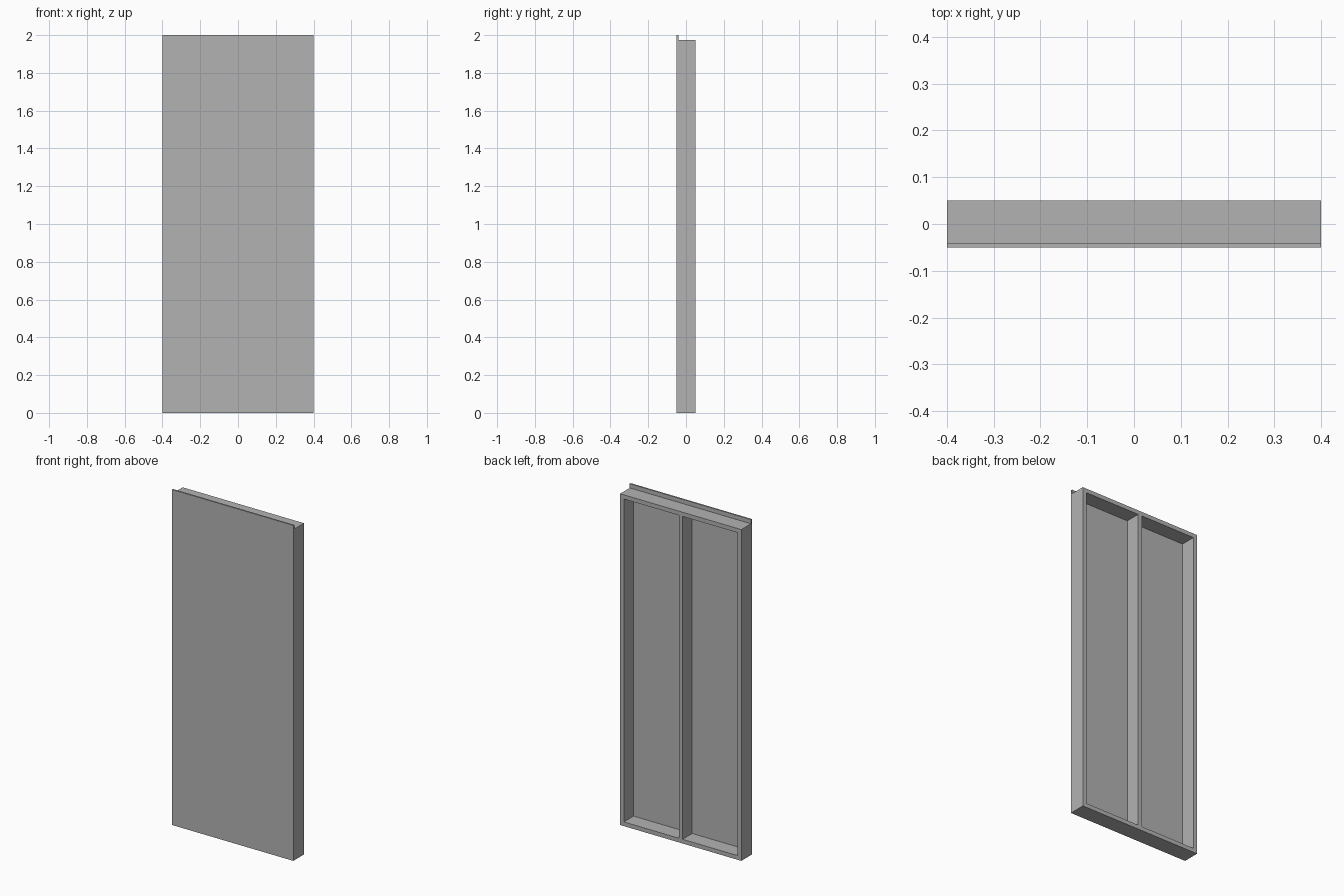
import bpy

cube = bpy.data.objects.get("Cube")
if cube:
    bpy.data.objects.remove(cube, do_unlink=True)

# Overall sizes
WIDTH, HEIGHT, DEPTH = 0.8, 2.0, 0.1
SHEET = 0.009              # thickness of the facing sheet
STUD = 0.025               # thickness of the framing timber
FRAME_TOP = HEIGHT - STUD  # the sheet stands one timber above the frame
FRONT, BACK = -DEPTH / 2, DEPTH / 2
INNER = FRONT + SHEET

grey = bpy.data.materials.new("plain grey")
grey.use_nodes = True
colour = (0.45, 0.45, 0.45, 1)
grey.diffuse_color = colour
grey.node_tree.nodes["Principled BSDF"].inputs["Base Color"].default_value = colour


def box(name, x, y, z):
    """Axis-aligned box from (low, high) ranges."""
    spans = (x, y, z)
    bpy.ops.mesh.primitive_cube_add(size=1, location=[(a + b) / 2 for a, b in spans])
    obj = bpy.context.object
    obj.name = name
    obj.scale = [b - a for a, b in spans]
    bpy.ops.object.transform_apply(location=False, rotation=False, scale=True)
    obj.data.materials.append(grey)
    return obj


# Facing sheet
half = WIDTH / 2
box("facing_sheet", (-half, half), (FRONT, INNER), (0, HEIGHT))

# Bottom and top plates
for name, z in (("bottom_plate", 0), ("top_plate", FRAME_TOP - STUD)):
    box(name, (-half, half), (INNER, BACK), (z, z + STUD))

# Upright studs between the plates
reach = half - STUD / 2
for name, x in (("right_stud", -reach), ("middle_stud", 0), ("left_stud", reach)):
    box(name, (x - STUD / 2, x + STUD / 2), (INNER, BACK), (STUD, FRAME_TOP - STUD))
